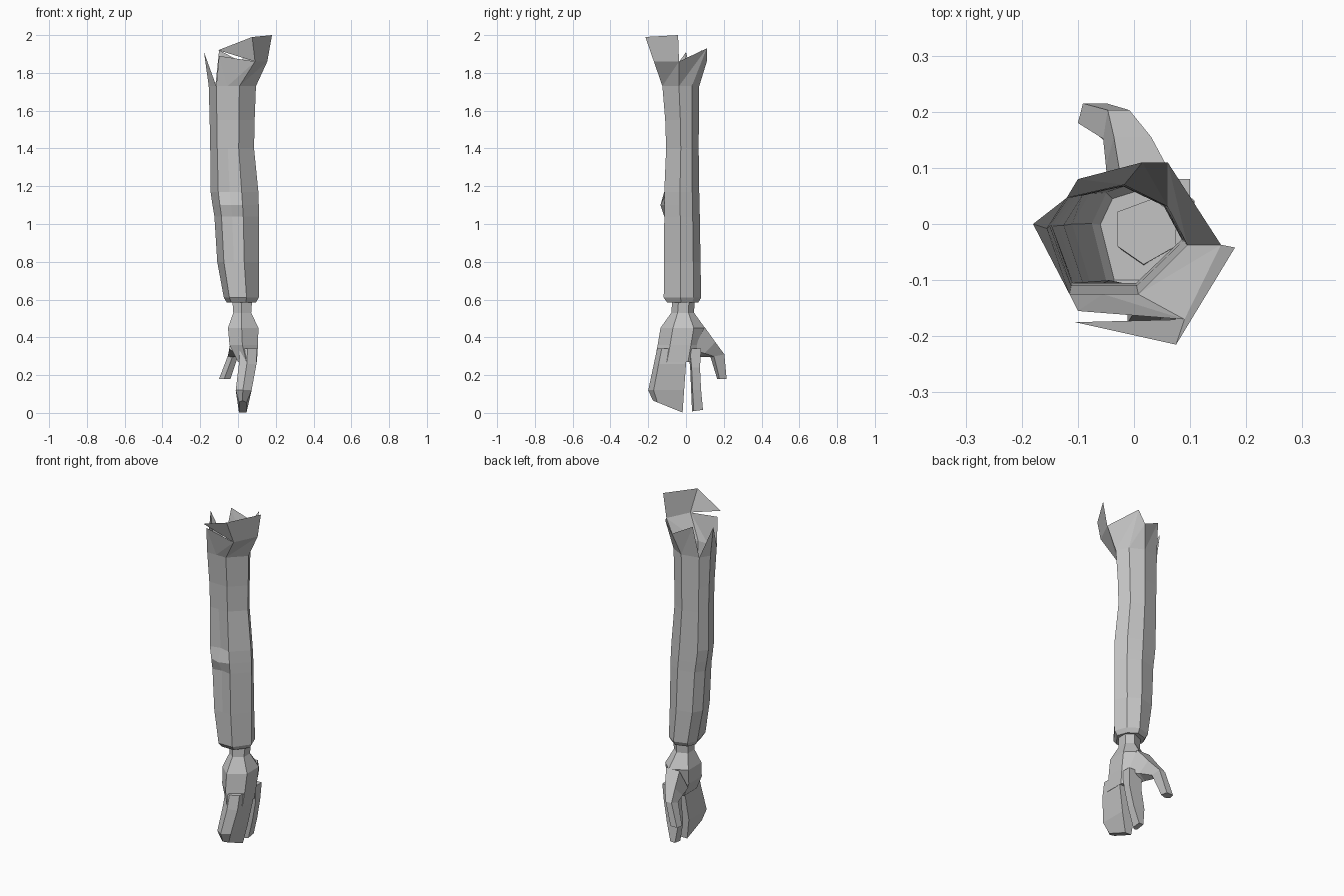
import bpy
import bmesh
from mathutils import Vector

default_cube = bpy.data.objects.get("Cube")
if default_cube:
    bpy.data.objects.remove(default_cube, do_unlink=True)

grey = bpy.data.materials.new("plain_grey")
grey.use_nodes = True
colour = (0.55, 0.55, 0.55, 1)
grey.diffuse_color = colour
grey.node_tree.nodes["Principled BSDF"].inputs["Base Color"].default_value = colour

# Cross-section outlines inside a unit square
SLEEVE = [(0, .6), (.16, 0), (.4, 0), (.65, 0), (1, .45), (.86, .8), (.55, 1), (.14, .88)]
HAND = [(0, .28), (.45, 0), (1, .28), (1, .75), (.6, 1), (0, .8)]
FINGER = [(0, .12), (.45, 0), (1, .15), (1, 1), (0, 1)]
THUMB = [(0, .3), (.45, 0), (1, .25), (.85, 1), (.15, 1)]


def ring(outline, z, left, right, front, back, rise=0):
    """Fit an outline into a box at height z, rising towards the back."""
    return [Vector((left + u * (right - left), front + v * (back - front), z + v * rise))
            for u, v in outline]


def finish(name, bm):
    mesh = bpy.data.meshes.new(name)
    bm.to_mesh(mesh)
    bm.free()
    mesh.materials.append(grey)
    obj = bpy.data.objects.new(name, mesh)
    bpy.context.collection.objects.link(obj)
    return obj


def loft(name, rings, cap_start=True):
    """Skin a list of rings and cap the ends."""
    bm = bmesh.new()
    loops = [[bm.verts.new(p) for p in points] for points in rings]
    count = len(loops[0])
    for low, high in zip(loops, loops[1:]):
        for i in range(count):
            j = (i + 1) % count
            bm.faces.new((low[i], low[j], high[j], high[i]))
    bm.faces.new(loops[-1])
    if cap_start:
        bm.faces.new(loops[0])
    bmesh.ops.recalc_face_normals(bm, faces=bm.faces)
    return finish(name, bm)


# Sleeve, open at the shoulder, with a fold at the elbow
sleeve_sizes = [
    (1.73, -.155, .095, -.125, .07),
    (1.55, -.15, .088, -.11, .068),
    (1.40, -.147, .085, -.105, .067),
    (1.17, -.145, .108, -.115, .07),
    (1.10, -.135, .11, -.115, .072),
    (1.04, -.125, .11, -.115, .073),
    (.80, -.11, .11, -.116, .077),
    (.61, -.075, .11, -.118, .08),
    (.585, -.06, .095, -.1, .065),
]
sleeve_rings = [ring(SLEEVE, *size) for size in sleeve_sizes]
sleeve_rings[3][2].y += .015
sleeve_rings[4][2].y -= .02
sleeve_rings[5][2].y += .01
loft("sleeve", sleeve_rings, cap_start=False)

# Torn shoulder collar growing from the sleeve opening
side, front_a, front_mid, front_b, outer, back_a, back_b, back_c = sleeve_rings[0]
side_tip = (-.18, 0, 1.91)
panel_tip = (-.1, -.155, 1.89)
flap_low = (.09, -.17, 1.86)
flap_side = (.155, -.037, 1.86)
flap_top = (.075, -.215, 1.99)
flap_corner = (.18, -.042, 2)
flap_tip = (-.105, -.175, 1.92)
back_tip = (.06, .11, 1.93)
back_dip = (.015, .11, 1.86)
back_end = (-.1, .08, 1.92)
collar_faces = [
    (side, front_a, side_tip), (back_c, side, side_tip),
    (front_a, front_mid, panel_tip), (front_mid, flap_low, panel_tip),
    (front_mid, front_b, flap_low),
    (front_b, outer, flap_side), (front_b, flap_side, flap_low),
    (flap_low, flap_side, flap_corner, flap_top), (flap_low, flap_top, flap_tip),
    (outer, back_a, back_tip), (outer, back_tip, flap_side),
    (back_a, back_b, back_dip), (back_a, back_dip, back_tip),
    (back_b, back_c, back_end), (back_b, back_end, back_dip),
]
collar = bmesh.new()
for points in collar_faces:
    collar.faces.new([collar.verts.new(p) for p in points])
bmesh.ops.remove_doubles(collar, verts=collar.verts, dist=.0005)
finish("collar", collar)

# Wrist and palm
loft("palm", [ring(HAND, *size) for size in [
    (.60, -.03, .075, -.072, .045),
    (.53, -.025, .07, -.078, .043),
    (.45, -.053, .108, -.135, .1),
    (.36, -.045, .106, -.15, .085),
    (.27, .0, .1, -.167, .07),
]])

# Joined outer fingers, curling inwards
loft("joined_fingers", [ring(FINGER, *size) for size in [
    (.34, .01, .1, -.153, .01),
    (.26, .005, .098, -.17, 0),
    (.12, -.012, .072, -.2, -.01),
    (.065, .005, .045, -.175, -.018, -.063),
]])

# Separate finger
loft("single_finger", [ring(FINGER, *size) for size in [
    (.34, .01, .1, .01, .08),
    (.24, .01, .094, .022, .074),
    (.12, -.005, .07, .027, .08),
    (.008, .01, .04, .032, .09, .008),
]])

# Thumb, reaching backwards and across
loft("thumb", [ring(THUMB, *size) for size in [
    (.29, -.045, .08, .02, .098, .165),
    (.295, -.05, .045, .08, .155, .08),
    (.295, -.055, .0, .13, .203, .015),
    (.18, -.1, -.04, .165, .215),
]])
